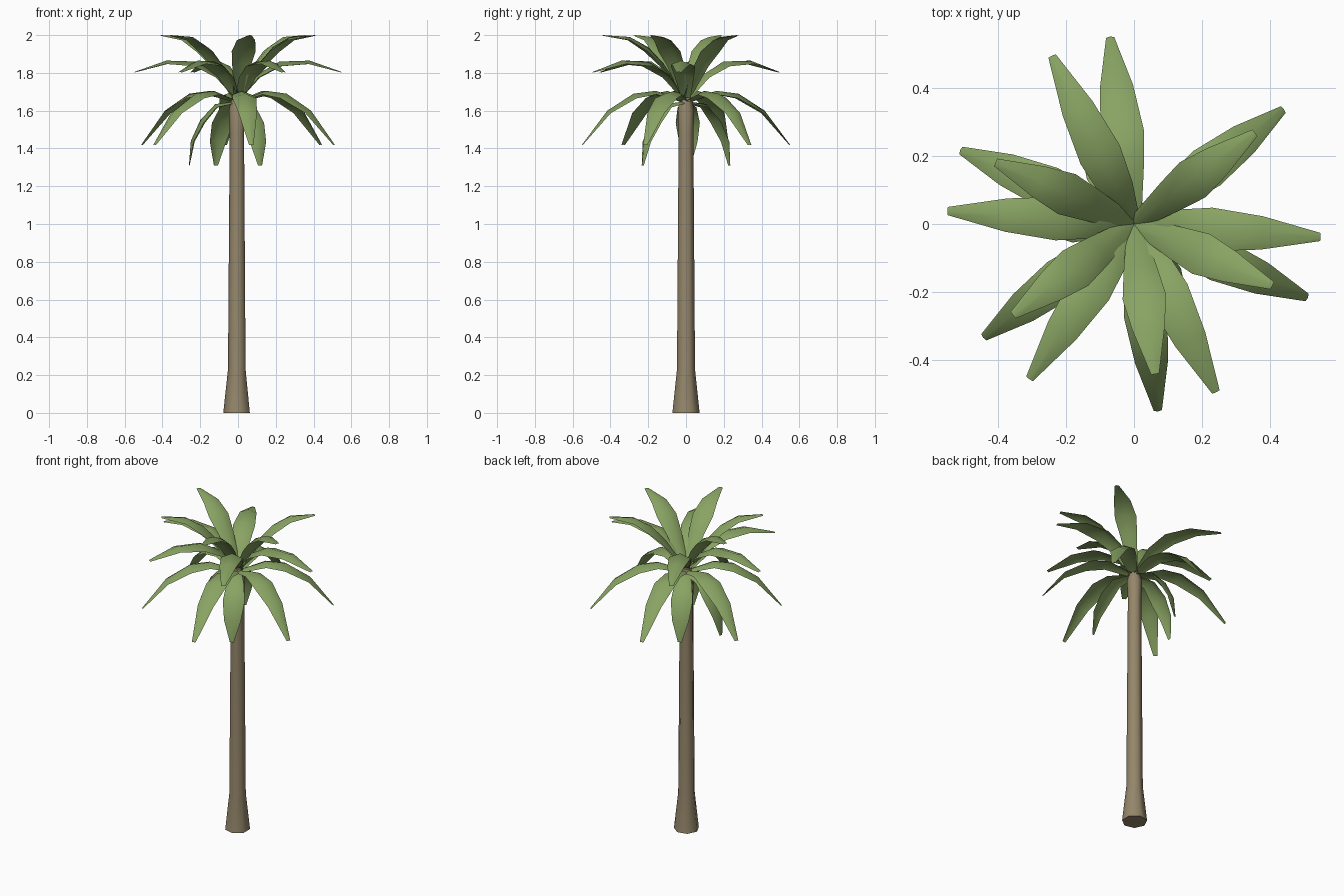
import bpy, math
from mathutils import Vector

if "Cube" in bpy.data.objects:
    bpy.data.objects.remove(bpy.data.objects["Cube"])


def material(name, rgb):
    m = bpy.data.materials.new(name)
    m.diffuse_color = (*rgb, 1)
    m.use_nodes = True
    m.node_tree.nodes["Principled BSDF"].inputs["Base Color"].default_value = m.diffuse_color
    return m


BARK = material("bark brown", (0.30, 0.24, 0.145))
LEAF = material("leaf green", (0.25, 0.37, 0.125))


def add_object(name, verts, faces, mat, angle):
    me = bpy.data.meshes.new(name)
    me.from_pydata(verts, [], faces)
    me.materials.append(mat)
    me.update()
    ob = bpy.data.objects.new(name, me)
    bpy.context.collection.objects.link(ob)
    bpy.ops.object.select_all(action='DESELECT')
    ob.select_set(True)
    bpy.context.view_layer.objects.active = ob
    bpy.ops.object.shade_smooth_by_angle(angle=math.radians(angle))
    return ob


# Trunk: lathed profile with a flared foot and a small swelling under the crown
SIDES = 7
PROFILE = [(0.074, 0), (0.049, 0.23), (0.040, 1.48), (0.045, 1.60), (0.030, 1.67)]
verts, faces = [], []
for r, z in PROFILE:
    for i in range(SIDES):
        a = math.pi + 2 * math.pi * i / SIDES
        verts.append((r * math.cos(a) - 0.004, r * math.sin(a), z))
for k in range(len(PROFILE) - 1):
    for i in range(SIDES):
        j = (i + 1) % SIDES
        faces.append((k * SIDES + i, k * SIDES + j, (k + 1) * SIDES + j, (k + 1) * SIDES + i))
faces.append(tuple(reversed(range(SIDES))))
faces.append(tuple(range(len(verts) - SIDES, len(verts))))
add_object("trunk", verts, faces, BARK, 60)

# Frond cross-sections along the length: half width and sag of the edges
WIDTHS = [0.022, 0.050, 0.064, 0.049, 0.012]
SAGS = [0.008, 0.020, 0.026, 0.018, 0.003]


def frond(name, spine, degrees):
    """Ridged leaf following a spine of (reach, height) points."""
    a = math.radians(degrees)
    out = Vector((math.cos(a), math.sin(a), 0))
    side = Vector((-math.sin(a), math.cos(a), 0))
    up = Vector((0, 0, 1))
    verts, faces = [], []
    for k, (r, z) in enumerate(spine):
        p0, p1 = spine[max(k - 1, 0)], spine[min(k + 1, len(spine) - 1)]
        t = (out * (p1[0] - p0[0]) + up * (p1[1] - p0[1])).normalized()
        normal = t.cross(side)
        mid = out * r + up * z
        for s in (-1, 0, 1):
            verts.append(mid + side * s * WIDTHS[k] - normal * abs(s) * SAGS[k])
    for k in range(len(spine) - 1):
        for i in (0, 1):
            b = 3 * k + i
            faces.append((b, b + 3, b + 4, b + 1))
    add_object(name, verts, faces, LEAF, 60)


# Crown: four tiers of fronds, from upright to hanging
TIERS = {
    "top_frond": ([(0.0, 1.67), (0.12, 1.85), (0.20, 1.935), (0.30, 1.99), (0.445, 2.0)],
                  (37, 156, 217, 278, 336)),
    "middle_frond": ([(0.0, 1.66), (0.10, 1.79), (0.22, 1.86), (0.38, 1.865), (0.55, 1.805)],
                     (356, 116, 176, 236, 296)),
    "lower_frond": ([(0.0, 1.65), (0.16, 1.705), (0.28, 1.69), (0.42, 1.60), (0.555, 1.42)],
                    (37.5, 97.3, 157, 217, 277.3, 337)),
    "hanging_frond": ([(0.0, 1.65), (0.12, 1.635), (0.20, 1.55), (0.25, 1.44), (0.26, 1.31)],
                      (117, 177, 297)),
}
for name, (spine, angles) in TIERS.items():
    for n, deg in enumerate(angles, 1):
        frond(f"{name}_{n}", spine, deg)
